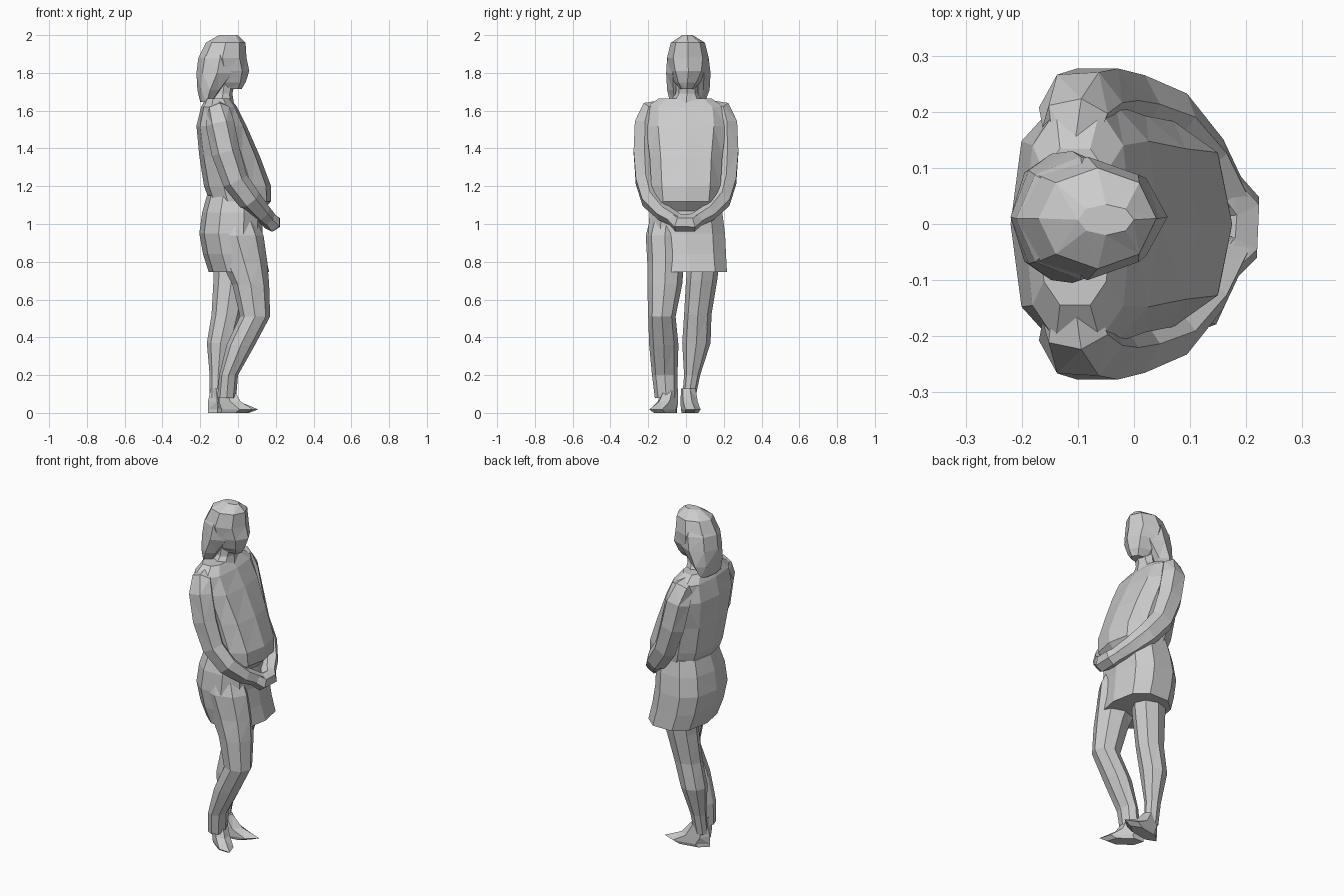
import bpy, bmesh, math
from mathutils import Vector


def skin(name, rings):
    """Bridge equal-sized vertex rings, cap both ends, facet into triangles."""
    bm = bmesh.new()
    vs = [[bm.verts.new(p) for p in r] for r in rings]
    n = len(vs[0])
    for a, b in zip(vs, vs[1:]):
        for i in range(n):
            j = (i + 1) % n
            bm.faces.new((a[i], a[j], b[j], b[i]))
    bm.faces.new(vs[0][::-1])
    bm.faces.new(vs[-1])
    bmesh.ops.recalc_face_normals(bm, faces=bm.faces)
    bmesh.ops.triangulate(bm, faces=bm.faces)
    me = bpy.data.meshes.new(name)
    bm.to_mesh(me)
    bm.free()
    ob = bpy.data.objects.new(name, me)
    bpy.context.collection.objects.link(ob)
    return ob


def loft(name, sections, n=8, p=1.0):
    """Sections are (x0, x1, y0, y1, z); p < 1 makes them boxier."""
    def sp(v):
        return math.copysign(abs(v) ** p, v) if abs(v) > 1e-6 else 0.0
    rings = []
    for x0, x1, y0, y1, z in sections:
        ring = []
        for i in range(n):
            a = 2 * math.pi * i / n
            ring.append(((x0 + x1) / 2 + (x1 - x0) / 2 * sp(math.cos(a)),
                         (y0 + y1) / 2 + (y1 - y0) / 2 * sp(math.sin(a)), z))
        rings.append(ring)
    return skin(name, rings)


def tube(name, path, n=6, wide=1.0):
    """Path points are (x, y, z, radius); wide stretches front to back."""
    pts = [Vector(p[:3]) for p in path]
    rings = []
    for k, c in enumerate(pts):
        t = (pts[min(k + 1, len(pts) - 1)] - pts[max(k - 1, 0)]).normalized()
        u = (Vector((1, 0, 0.6)) - t * t.dot(Vector((1, 0, 0.6)))).normalized()
        w = t.cross(u)
        rings.append([c + path[k][3] * (wide * u * math.cos(2 * math.pi * i / n)
                      + w * math.sin(2 * math.pi * i / n)) for i in range(n)])
    return skin(name, rings)


# Shirt: flat back, belly sloping forward
loft("shirt", [
    (-0.15, 0.12, -0.16, 0.16, 1.06),
    (-0.15, 0.175, -0.18, 0.18, 1.12),
    (-0.18, 0.175, -0.19, 0.19, 1.20),
    (-0.205, 0.115, -0.20, 0.20, 1.36),
    (-0.22, 0.045, -0.22, 0.22, 1.52),
    (-0.195, -0.005, -0.215, 0.21, 1.62),
    (-0.17, -0.04, -0.15, 0.14, 1.665)], n=10, p=0.75)

# Skirt with a flared hem
loft("skirt", [
    (-0.165, 0.12, -0.17, 0.18, 1.15),
    (-0.19, 0.13, -0.20, 0.20, 1.06),
    (-0.205, 0.13, -0.21, 0.215, 0.95),
    (-0.185, 0.145, -0.20, 0.22, 0.84),
    (-0.155, 0.165, -0.18, 0.225, 0.745)], n=10, p=0.8)

# Legs: the bent one blends into the hip, the other is straighter
loft("bent_leg", [
    (-0.11, -0.01, -0.165, -0.045, 0.08),
    (-0.10, 0.00, -0.18, -0.045, 0.20),
    (-0.06, 0.09, -0.195, -0.04, 0.36),
    (0.01, 0.17, -0.20, -0.055, 0.51),
    (-0.03, 0.165, -0.205, -0.02, 0.68),
    (-0.09, 0.155, -0.205, -0.01, 0.80),
    (-0.15, 0.135, -0.213, -0.01, 0.94),
    (-0.12, 0.08, -0.18, -0.02, 1.06)])
loft("straight_leg", [
    (-0.15, -0.07, -0.02, 0.05, 0.08),
    (-0.15, -0.06, -0.01, 0.075, 0.20),
    (-0.165, -0.02, -0.02, 0.13, 0.37),
    (-0.14, 0.02, -0.01, 0.135, 0.52),
    (-0.13, 0.06, 0.00, 0.165, 0.70),
    (-0.13, 0.08, 0.01, 0.18, 0.82)])

# Feet, turned outwards
for name, x, y, ang, k in (("bent_leg_foot", -0.06, -0.085, -38, 0.85),
                           ("straight_leg_foot", -0.10, 0.012, 10, 1.0)):
    foot = loft(name, [
        (-0.06, 0.16 * k, -0.04, 0.04, 0.0),
        (-0.06, 0.21 * k, -0.047, 0.047, 0.018),
        (-0.06, 0.11 * k, -0.045, 0.045, 0.06),
        (-0.045, 0.05 * k, -0.04, 0.04, 0.13)], n=6)
    foot.location = (x, y, 0)
    foot.rotation_euler.z = math.radians(ang)

# Arms with rounded shoulders, meeting in clasped hands
arm = [(-0.11, 0.12, 1.62, 0.035), (-0.105, 0.185, 1.60, 0.055),
       (-0.095, 0.212, 1.53, 0.066), (-0.065, 0.22, 1.38, 0.066),
       (-0.015, 0.214, 1.23, 0.060), (0.06, 0.187, 1.13, 0.055),
       (0.125, 0.12, 1.06, 0.045), (0.17, 0.04, 1.015, 0.038)]
for side, s in (("left", 1), ("right", -1)):
    tube(side + "_arm", [(x, s * y, z, r) for x, y, z, r in arm], wide=1.15)
tube("clasped_hands", [(0.14, -0.09, 1.045, 0.035), (0.18, -0.04, 1.005, 0.048),
                       (0.183, 0.03, 1.005, 0.048), (0.14, 0.09, 1.045, 0.035)])

# Neck and collar
loft("neck", [(-0.16, -0.02, -0.10, 0.10, 1.63),
              (-0.13, -0.03, -0.055, 0.065, 1.69),
              (-0.13, -0.01, -0.05, 0.06, 1.77)])

# Head with a narrow chin and pointed face
loft("head", [
    (-0.12, 0.02, -0.035, 0.045, 1.715),
    (-0.15, 0.04, -0.06, 0.075, 1.75),
    (-0.20, 0.06, -0.085, 0.11, 1.81),
    (-0.21, 0.045, -0.10, 0.12, 1.88),
    (-0.17, 0.04, -0.08, 0.10, 1.96),
    (-0.10, 0.00, -0.02, 0.035, 2.0)])

# Long hair falling down the back
loft("hair", [
    (-0.20, -0.13, -0.085, 0.10, 1.645),
    (-0.215, -0.08, -0.10, 0.125, 1.71),
    (-0.22, 0.0, -0.105, 0.13, 1.80),
    (-0.21, 0.02, -0.10, 0.12, 1.88),
    (-0.15, -0.03, -0.05, 0.08, 1.965)])
